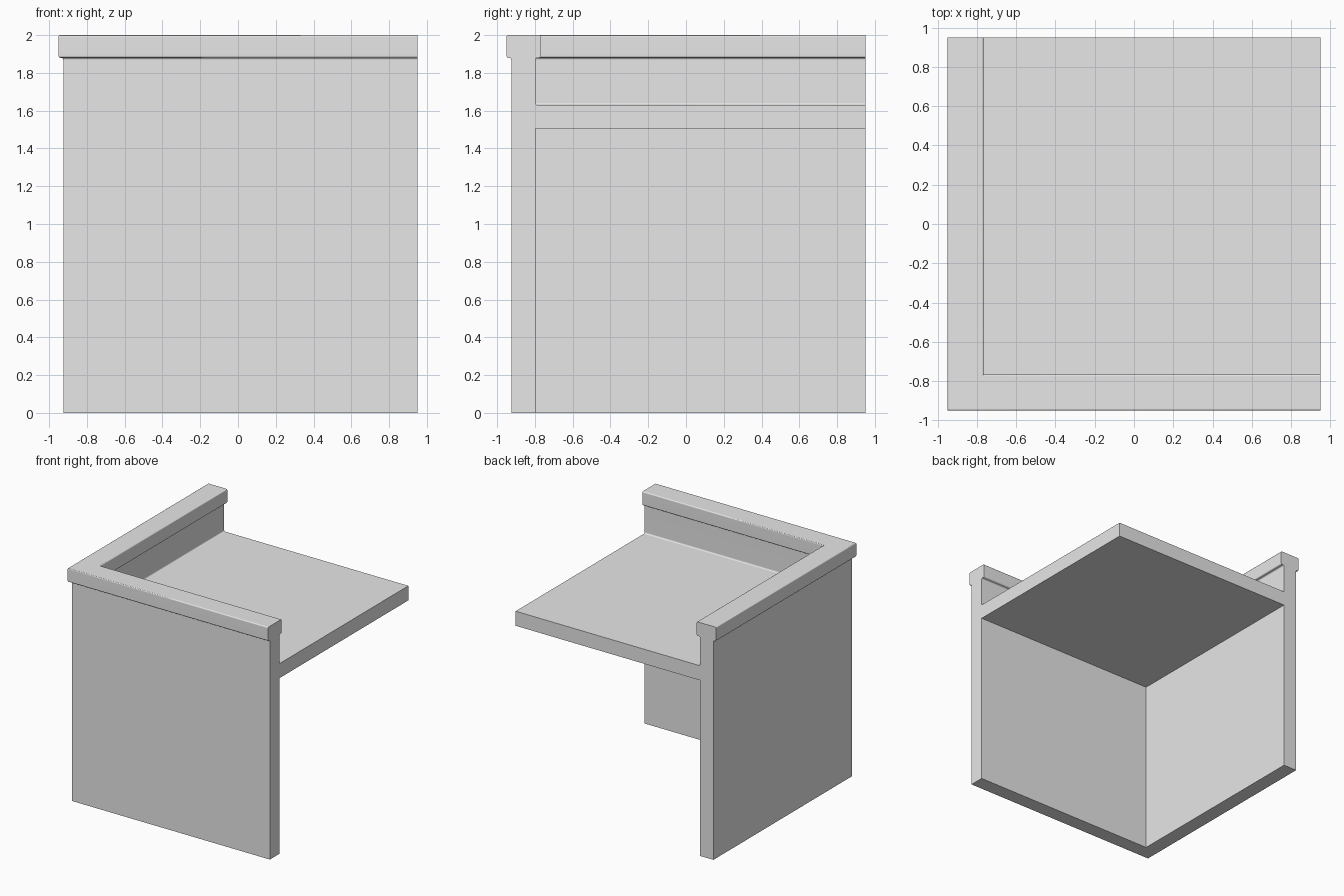
import bpy, bmesh, math
from mathutils import Vector

cube = bpy.data.objects.get("Cube")
if cube:
    bpy.data.objects.remove(cube)

EDGE = 0.95                      # open ends of the walls and slab
OUT, INN = -0.925, -0.797        # wall faces
CAP_OUT, CAP_INN = -0.95, -0.767 # coping faces
CAP_Z, TOP = 1.88, 2.0
SLAB_LOW, SLAB_TOP = 1.505, 1.63
JOINT = -0.78                    # where the wall's floor lip meets the slab

grey = bpy.data.materials.new("light grey")
grey.use_nodes = True
grey.diffuse_color = (0.8, 0.8, 0.8, 1)
grey.node_tree.nodes["Principled BSDF"].inputs["Base Color"].default_value = (0.8, 0.8, 0.8, 1)


def finish(name, bm):
    bmesh.ops.recalc_face_normals(bm, faces=bm.faces)
    mesh = bpy.data.meshes.new(name)
    bm.to_mesh(mesh)
    bm.free()
    mesh.materials.append(grey)
    obj = bpy.data.objects.new(name, mesh)
    bpy.context.collection.objects.link(obj)
    return obj


def rounded(corners, steps=4):
    """Outline whose corners (d, z, radius) are softened by short curves."""
    pts = []
    for i, (d, z, r) in enumerate(corners):
        p = Vector((d, z))
        if not r:
            pts.append(p)
            continue
        a = p + (Vector(corners[i - 1][:2]) - p).normalized() * r
        b = p + (Vector(corners[(i + 1) % len(corners)][:2]) - p).normalized() * r
        for k in range(steps + 1):
            t = k / steps
            pts.append(a * (1 - t) ** 2 + p * 2 * t * (1 - t) + b * t ** 2)
    return pts


# Parapet walls with coping: one profile swept round the mitred corner
profile = rounded([
    (OUT, 0, 0), (INN, 0, 0),
    (INN, SLAB_LOW, 0), (JOINT, SLAB_LOW, 0), (JOINT, SLAB_TOP, 0),
    (INN, SLAB_TOP, 0.012),
    (INN, CAP_Z, 0.012), (CAP_INN, CAP_Z, 0.012),
    (CAP_INN, TOP, 0.01), (CAP_OUT, TOP, 0.01),
    (CAP_OUT, CAP_Z, 0.012), (OUT, CAP_Z, 0.012),
])
bm = bmesh.new()
stations = [lambda d: (EDGE, d), lambda d: (d, d), lambda d: (d, EDGE)]
rings = [[bm.verts.new((*at(p.x), p.y)) for p in profile] for at in stations]
for a, b in zip(rings, rings[1:]):
    for i in range(len(a)):
        j = (i + 1) % len(a)
        bm.faces.new((a[i], a[j], b[j], b[i]))
bm.faces.new(rings[0])
bm.faces.new(rings[-1])
walls = finish("parapet_walls", bm)

# Roof slab
bm = bmesh.new()
bmesh.ops.create_cube(bm, size=1)
mid, size = (JOINT + EDGE) / 2, EDGE - JOINT
for v in bm.verts:
    v.co = (mid + v.co.x * size, mid + v.co.y * size,
            (SLAB_LOW + SLAB_TOP) / 2 + v.co.z * (SLAB_TOP - SLAB_LOW))
finish("roof_slab", bm)

# Soft shading only on the rounded edges
bpy.ops.object.select_all(action='DESELECT')
walls.select_set(True)
bpy.context.view_layer.objects.active = walls
bpy.ops.object.shade_smooth_by_angle(angle=math.radians(35))
weighted = walls.modifiers.new("weighted_normals", 'WEIGHTED_NORMAL')
weighted.keep_sharp = True
